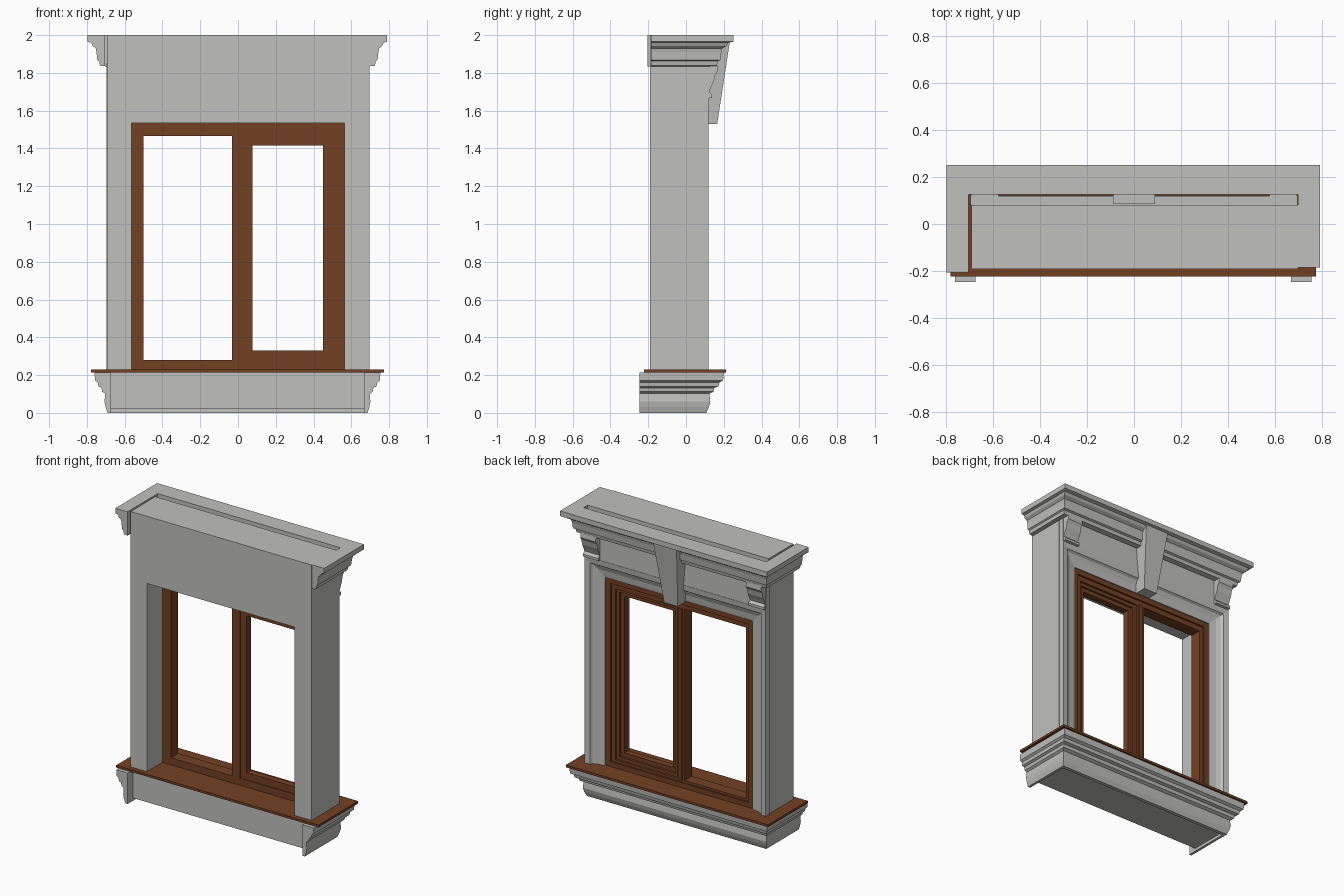
import bpy, bmesh
from mathutils import Vector

cube = bpy.data.objects.get("Cube")
if cube:
    bpy.data.objects.remove(cube, do_unlink=True)


def material(name, rgb):
    m = bpy.data.materials.new(name)
    m.use_nodes = True
    m.diffuse_color = (*rgb, 1)
    m.node_tree.nodes["Principled BSDF"].inputs["Base Color"].default_value = (*rgb, 1)
    return m


STONE = material("grey_stone", (0.53, 0.53, 0.515))
WOOD = material("brown_wood", (0.17, 0.053, 0.016))


def finish(name, bm, mat):
    bmesh.ops.recalc_face_normals(bm, faces=bm.faces[:])
    mesh = bpy.data.meshes.new(name)
    bm.to_mesh(mesh)
    bm.free()
    mesh.materials.append(mat)
    obj = bpy.data.objects.new(name, mesh)
    bpy.context.collection.objects.link(obj)
    return obj


def loft(name, rings, mat, closed=False):
    """Skin a list of matching point rings, capping the ends if open."""
    bm = bmesh.new()
    loops = [[bm.verts.new(p) for p in ring] for ring in rings]
    pairs = list(zip(loops, loops[1:]))
    if closed:
        pairs.append((loops[-1], loops[0]))
    else:
        bm.faces.new(loops[0])
        bm.faces.new(loops[-1])
    n = len(loops[0])
    for a, b in pairs:
        for i in range(n):
            j = (i + 1) % n
            bm.faces.new((a[i], a[j], b[j], b[i]))
    return finish(name, bm, mat)


def box(name, x, y, z, mat):
    rings = [[(a, y[0], z[0]), (a, y[1], z[0]), (a, y[1], z[1]), (a, y[0], z[1])] for a in x]
    return loft(name, rings, mat)


def moulding(name, profile, half, y_face, y_ends, shift=0):
    """Sweep an (offset, z) profile round both sides and the ornate face."""
    depth = 1.35
    corner = lambda s: [(shift + s * (half + a), y_face + depth * a, z) for a, z in profile]
    end = lambda s, y: [(shift + s * (half + a), y, z) for a, z in profile]
    return loft(name, [end(-1, y_ends[0]), corner(-1), corner(1), end(1, y_ends[1])], STONE)


def ring_frame(name, x, z, width, y, mat):
    """Mitred rectangular frame."""
    rings = []
    for sx, sz in ((0, 0), (1, 0), (1, 1), (0, 1)):
        dx, dz = (1 - 2 * sx) * width, (1 - 2 * sz) * width
        rings.append([(x[sx], y[0], z[sz]), (x[sx], y[1], z[sz]),
                      (x[sx] + dx, y[1], z[sz] + dz), (x[sx] + dx, y[0], z[sz] + dz)])
    return loft(name, rings, mat, closed=True)


OPEN, HEAD, SILL = 0.565, 1.535, 0.23

# Wall with its window opening
outline = [(-0.69, SILL), (-0.69, 2), (0.697, 2), (0.697, SILL),
           (OPEN, SILL), (OPEN, HEAD), (-OPEN, HEAD), (-OPEN, SILL)]
loft("wall", [[(x, y, z) for x, z in outline] for y in (-0.19, 0.08)], STONE)

# Cornice wrapping the top on three sides
cornice = [(0, 2), (0.093, 2), (0.093, 1.965), (0.074, 1.96), (0.066, 1.943), (0.05, 1.93),
           (0.046, 1.91), (0.042, 1.868), (0.032, 1.862), (0.028, 1.838), (0, 1.835)]
moulding("cornice", cornice, 0.7, 0.125, (-0.205, -0.185), -0.003)

# Frieze behind the brackets
box("frieze", (-0.695, 0.695), (0.08, 0.118), (1.66, 1.85), STONE)

# Tapered keystone leaning outwards
key_levels = ((1.53, 0.052, 0.165), (1.965, 0.09, 0.232))
loft("keystone", [[(-w, 0.085, z), (w, 0.085, z), (w, y, z), (-w, y, z)]
                  for z, w, y in key_levels], STONE)

# Scrolled brackets at both ends of the frieze
scroll = [(0.09, 1.845), (0.165, 1.845), (0.168, 1.81), (0.155, 1.79), (0.147, 1.755),
          (0.13, 1.72), (0.122, 1.7), (0.138, 1.685), (0.138, 1.668), (0.09, 1.66)]
for side, s in (("left", 1), ("right", -1)):
    loft(side + "_bracket", [[(s * x, y, z) for y, z in scroll] for x in (0.575, 0.693)], STONE)

# Casing moulding around the opening
casing = [(0, 0.06), (0, 0.08), (0.015, 0.083), (0.05, 0.088), (0.08, 0.1),
          (0.09, 0.115), (0.13, 0.12), (0.13, 0.08), (0.02, 0.075)]
rings = []
for s, top in ((-1, False), (-1, True), (1, True), (1, False)):
    rings.append([(s * (OPEN + a), y, HEAD + a if top else SILL) for a, y in casing])
loft("window_casing", rings, STONE)

# Sill board
box("sill_board", (-0.778, 0.772), (-0.222, 0.213), (0.215, 0.231), WOOD)

# Apron block and the moulding wrapping it
box("apron_block", (-0.675, 0.675), (-0.19, 0.1), (0.02, 0.215), STONE)
apron = [(0, 0.215), (0.087, 0.215), (0.084, 0.172), (0.07, 0.162), (0.066, 0.14), (0.05, 0.133),
         (0.046, 0.112), (0.03, 0.102), (0.034, 0.06), (0.028, 0.03), (0.018, 0.0), (0, 0.0)]
moulding("apron_moulding", apron, 0.67, 0.083, (-0.247, -0.247), -0.003)

# Fixed window frame
FRAME_Y = (-0.02, 0.06)
for s, side in ((1, "left"), (-1, "right")):
    box(side + "_jamb", sorted((s * 0.5, s * OPEN)), FRAME_Y, (SILL, HEAD), WOOD)
box("head_rail", (-0.5, 0.5), FRAME_Y, (1.465, HEAD), WOOD)
box("bottom_rail", (-0.5, 0.5), FRAME_Y, (SILL, 0.28), WOOD)
box("mullion", (-0.032, 0.028), FRAME_Y, (0.28, 1.465), WOOD)
box("mullion_bead", (-0.016, 0.014), (0.06, 0.07), (0.28, 1.465), WOOD)
ring_frame("frame_bead", (-OPEN, OPEN), (SILL, HEAD), 0.035, (0.06, 0.072), WOOD)

# Opening sash with a stepped edge
ring_frame("sash", (0.028, 0.5), (0.28, 1.465), 0.049, (-0.015, 0.03), WOOD)
ring_frame("sash_step", (0.028, 0.5), (0.28, 1.465), 0.022, (0.03, 0.045), WOOD)
